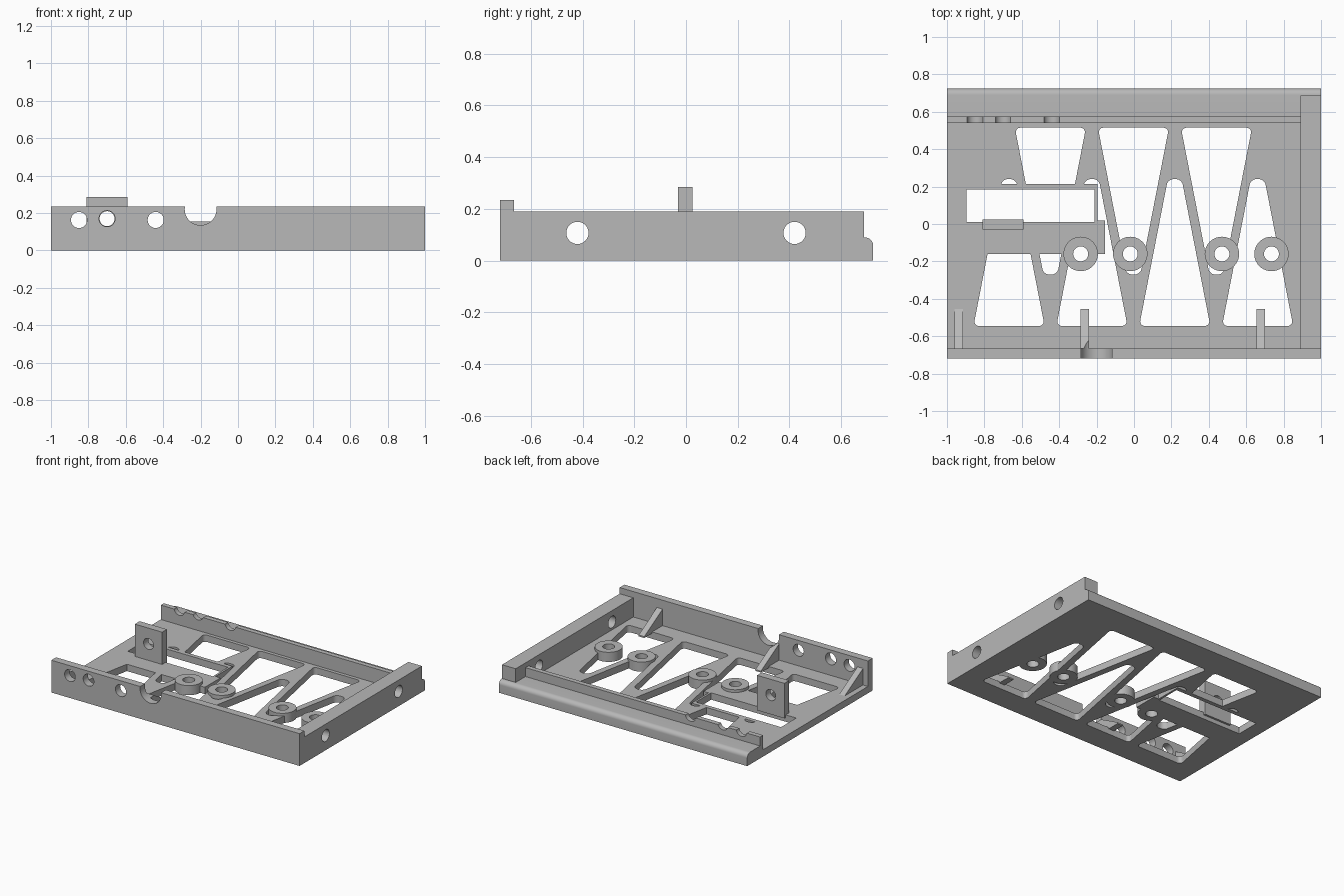
import bpy, bmesh, math
from mathutils import Matrix, Vector

cube = bpy.data.objects.get("Cube")
if cube:
    bpy.data.objects.remove(cube, do_unlink=True)

grey = bpy.data.materials.new("plain_grey")
grey.use_nodes = True
GREY = (0.48, 0.48, 0.48, 1)
grey.diffuse_color = GREY
grey.node_tree.nodes["Principled BSDF"].inputs["Base Color"].default_value = GREY


def finish(bm, name):
    bmesh.ops.recalc_face_normals(bm, faces=bm.faces)
    mesh = bpy.data.meshes.new(name)
    bm.to_mesh(mesh)
    bm.free()
    mesh.materials.append(grey)
    ob = bpy.data.objects.new(name, mesh)
    bpy.context.collection.objects.link(ob)
    return ob


def box(name, x, y, z):
    bm = bmesh.new()
    bmesh.ops.create_cube(bm, size=1)
    for v in bm.verts:
        v.co = [r[0] if c < 0 else r[1] for c, r in zip(v.co, (x, y, z))]
    return finish(bm, name)


def prism(name, points, depth, round_corners=0):
    """Extrude a polygon of 3D points along a depth vector."""
    bm = bmesh.new()
    face = bm.faces.new([bm.verts.new(p) for p in points])
    grown = bmesh.ops.extrude_face_region(bm, geom=[face])["geom"]
    bmesh.ops.translate(bm, vec=depth,
                        verts=[g for g in grown if isinstance(g, bmesh.types.BMVert)])
    if round_corners:
        d = Vector(depth).normalized()
        edges = [e for e in bm.edges
                 if abs((e.verts[0].co - e.verts[1].co).normalized().dot(d)) > 0.99]
        bmesh.ops.bevel(bm, geom=edges, offset=round_corners, segments=6,
                        profile=0.5, affect='EDGES')
    return finish(bm, name)


def rod(name, centre, radius, length, axis="Z"):
    bm = bmesh.new()
    bmesh.ops.create_cone(bm, cap_ends=True, segments=40, radius1=radius,
                          radius2=radius, depth=length)
    if axis != "Z":
        bm.transform(Matrix.Rotation(math.pi / 2, 4, "Y" if axis == "X" else "X"))
    bm.transform(Matrix.Translation(centre))
    return finish(bm, name)


def combine(ob, others, operation="DIFFERENCE"):
    bpy.context.view_layer.objects.active = ob
    for other in others:
        mod = ob.modifiers.new("cut", "BOOLEAN")
        mod.operation, mod.solver, mod.object = operation, "EXACT", other
        bpy.ops.object.modifier_apply(modifier=mod.name)
        bpy.data.objects.remove(other, do_unlink=True)


# Floor plate with alternating rounded truss openings
T = 0.05
floor = box("floor_plate", (-1, 1), (-0.72, 0.69), (0, T))


def opening(cx, wide_y, tip_y):
    pts = [(cx - 0.19, wide_y, -0.1), (cx + 0.19, wide_y, -0.1),
           (cx + 0.037, tip_y, -0.1), (cx - 0.037, tip_y, -0.1)]
    return prism("opening", pts, (0, 0, 0.3), 0.03)


combine(floor, [opening(-0.447 + 0.444 * i, 0.515, -0.27) for i in range(3)])
combine(floor, [opening(-0.668 + 0.443 * i, -0.545, 0.24) for i in range(4)])

# Solid bridge around the slot, and the screw bosses
combine(floor, [box("bridge_rear", (-0.93, -0.195), (-0.05, 0.215), (0, T)),
                box("bridge_front", (-0.93, -0.155), (-0.16, 0.02), (0, T))], "UNION")
boss_x = (-0.285, -0.02, 0.47, 0.735)
combine(floor, [rod("boss", (x, -0.16, 0.035), 0.092, 0.07) for x in boss_x], "UNION")
combine(floor, [rod("hole", (x, -0.16, 0), 0.04, 0.4) for x in boss_x])
combine(floor, [box("slot", (-0.895, -0.21), (0.01, 0.185), (-0.1, 0.2))])

# Front wall with port holes and a round notch, and gussets behind it
ports = ((-0.85, 0.163), (-0.70, 0.17), (-0.44, 0.163))
front = box("front_wall", (-1, 1), (-0.72, -0.665), (0, 0.235))


def notch():
    return rod("notch", (-0.2, -0.65, 0.22), 0.085, 0.3, "Y")


combine(front, [rod("port", (x, -0.7, z), 0.043, 0.2, "Y") for x, z in ports] + [notch()])
for side, x in (("right", -0.96), ("middle", -0.285), ("left", 0.655)):
    gusset = prism(side + "_gusset",
                   [(x, -0.67, T - 0.01), (x, -0.455, T - 0.01), (x, -0.455, T),
                    (x, -0.665, 0.17), (x, -0.67, 0.17)], (0.045, 0, 0))
    if side == "middle":
        combine(gusset, [notch()])

# Side wall with two cross holes
side_wall = box("left_side_wall", (0.89, 1), (-0.665, 0.688), (0, 0.19))
combine(side_wall, [rod("hole", (0.95, y, 0.107), 0.043, 0.4, "X") for y in (-0.42, 0.42)])

# Rear wall with half-round notches
rear = box("rear_wall", (-1, 0.89), (0.54, 0.575), (0, 0.155))
combine(rear, [rod("notch", (x, 0.55, z), 0.043, 0.2, "Y") for x, z in ports])

# Rear shelf ending in a rounded lip
arc = [(-1, 0.69 + 0.034 * math.sin(a), 0.058 + 0.032 * math.cos(a))
       for a in (math.pi / 2 * i / 8 for i in range(9))]
lip = prism("rear_lip", [(-1, 0.57, 0), (-1, 0.57, 0.09)] + arc + [(-1, 0.724, 0)], (2, 0, 0))

# Upright tab with a hole
tab = box("upright_tab", (-0.81, -0.59), (-0.03, 0.025), (T - 0.02, 0.285))
combine(tab, [rod("hole", (-0.70, 0, 0.17), 0.04, 0.3, "Y")])

# Smooth round surfaces, keep edges sharp
bpy.ops.object.select_all(action="DESELECT")
for ob in (floor, front, side_wall, rear, lip, tab):
    ob.select_set(True)
bpy.context.view_layer.objects.active = floor
bpy.ops.object.shade_smooth_by_angle(angle=math.radians(30))
